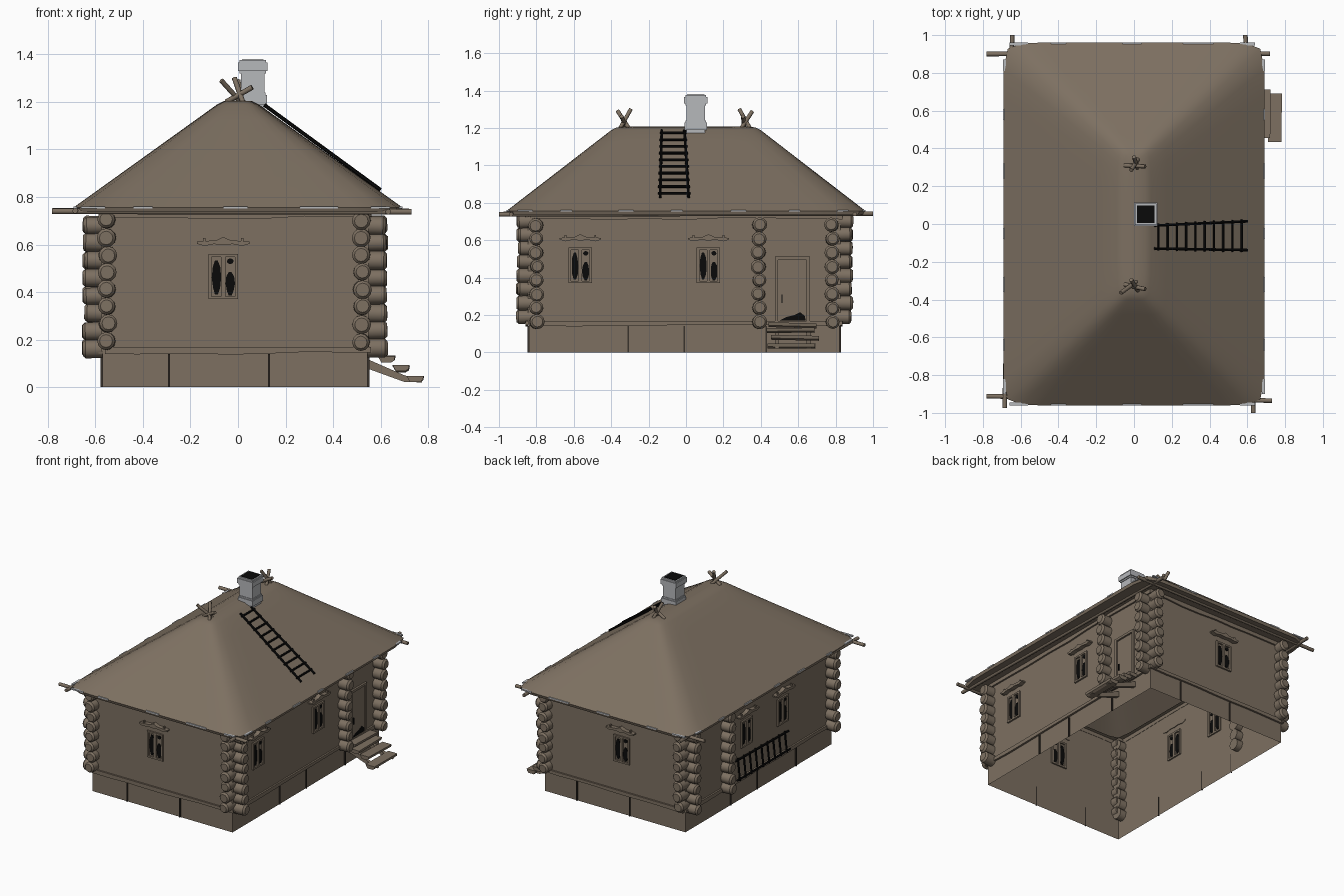
import bpy, bmesh, math, random
from mathutils import Matrix, Vector

if "Cube" in bpy.data.objects:
    bpy.data.objects.remove(bpy.data.objects["Cube"])

random.seed(4)
R = random.uniform


def material(name, rgb):
    m = bpy.data.materials.new(name)
    m.diffuse_color = (*rgb, 1)
    m.use_nodes = True
    m.node_tree.nodes["Principled BSDF"].inputs["Base Color"].default_value = m.diffuse_color
    return m


WOOD = material("weathered brown", (0.205, 0.162, 0.12))
GREY = material("chimney grey", (0.47, 0.48, 0.5))
BLACK = material("black", (0.003, 0.003, 0.003))
DARK = material("dark seam", (0.04, 0.032, 0.025))


def finish(name, bm, mat, smooth=None):
    me = bpy.data.meshes.new(name)
    bm.normal_update()
    if smooth:
        for f in bm.faces:
            f.smooth = True
    bm.to_mesh(me)
    bm.free()
    if smooth:
        me.set_sharp_from_angle(angle=math.radians(smooth))
    me.materials.append(mat)
    ob = bpy.data.objects.new(name, me)
    bpy.context.collection.objects.link(ob)
    return ob


def box(bm, x0, x1, y0, y1, z0, z1, M=Matrix()):
    S = Matrix.Diagonal((x1 - x0, y1 - y0, z1 - z0, 1))
    T = Matrix.Translation(((x0 + x1) / 2, (y0 + y1) / 2, (z0 + z1) / 2))
    bmesh.ops.create_cube(bm, size=1, matrix=M @ T @ S)


def rod(bm, a, b, r, r2=None, sides=8):
    a, b = Vector(a), Vector(b)
    d = b - a
    M = Matrix.Translation((a + b) / 2) @ d.to_track_quat('Z', 'Y').to_matrix().to_4x4()
    bmesh.ops.create_cone(bm, cap_ends=True, segments=sides, radius1=r,
                          radius2=r if r2 is None else r2, depth=d.length, matrix=M)


def plate(bm, pts, y0, y1, M=Matrix()):
    # polygon in local x/z, extruded along local y
    a = [bm.verts.new(M @ Vector((x, y0, z))) for x, z in pts]
    b = [bm.verts.new(M @ Vector((x, y1, z))) for x, z in pts]
    bm.faces.new(a)
    bm.faces.new(b[::-1])
    n = len(pts)
    for i in range(n):
        bm.faces.new((a[i], b[i], b[(i + 1) % n], a[(i + 1) % n]))


def blob(cx, cz, rx, rz, n=10):
    return [(cx + rx * math.cos(2 * math.pi * i / n) * R(.85, 1.1),
             cz + rz * math.sin(2 * math.pi * i / n)) for i in range(n)]


def shell(bm, x0, x1, y0, y1, z0, z1):
    # four walls, open above and below
    c = [(x0, y0), (x1, y0), (x1, y1), (x0, y1)]
    lo = [bm.verts.new((x, y, z0)) for x, y in c]
    hi = [bm.verts.new((x, y, z1)) for x, y in c]
    for i in range(4):
        j = (i + 1) % 4
        bm.faces.new((lo[i], lo[j], hi[j], hi[i]))


X0, X1, Y0, Y1 = -0.575, 0.55, -0.845, 0.825


def side(angle, x, y):
    return Matrix.Translation((x, y, 0)) @ Matrix.Rotation(math.radians(angle), 4, 'Z')


# local x runs along the wall, local -y points outward
WALL = {"front": side(0, 0, Y0), "right": side(90, X1, 0),
        "back": side(180, 0, Y1), "left": side(-90, X0, 0)}

# foundation, walls
bm = bmesh.new()
shell(bm, X0 + .005, X1 - .005, Y0 + .005, Y1 - .005, 0, 0.16)
finish("foundation", bm, WOOD)
bm = bmesh.new()
shell(bm, X0, X1, Y0, Y1, 0.15, 0.745)
finish("walls", bm, WOOD)

# foundation seams, sill boards and top boards
seam, trim = bmesh.new(), bmesh.new()
for name, M in WALL.items():
    long = name in ("left", "right")
    w = 0.835 if long else 0.56
    for u in ((-0.31, -0.01, 0.43) if long else (-0.29, 0.13)):
        box(seam, u - .004, u + .004, -.003, .006, 0, 0.14, M)
    n = 8
    xs = [-w + 2 * w * i / n for i in range(n + 1)]
    plate(trim, [(x, 0.137 + R(0, .012)) for x in xs] + [(w, .168), (-w, .168)], -.012, .002, M)
    plate(trim, [(x, 0.708 + R(0, .012)) for x in xs] + [(w, .74), (-w, .74)], -.012, .002, M)
finish("foundation_seams", seam, DARK)
finish("wall_trim_boards", trim, WOOD)

# log ends at the corners and at the cross wall
bm = bmesh.new()


def log_end(inner, tip):
    inner, tip = Vector(inner), Vector(tip)
    d = (tip - inner).normalized()
    r = R(.036, .04)
    rod(bm, inner, tip - d * .012, r, sides=12)
    rod(bm, tip - d * .012, tip, r, r * .72, sides=12)


for k in range(8):
    zx, zy = 0.163 + .074 * k, 0.192 + .073 * k
    for y in (-0.8, 0.39, 0.78):
        for a, b in ((X0 + .05, -.648), (X1 - .05, .627)):
            log_end((a, y, zx), (b + R(-.008, .004), y + R(-.006, .006), zx + R(-.004, .004)))
    for x in (-0.55, 0.52):
        for a, b in ((Y0 + .05, -.902), (Y1 - .05, .888)):
            log_end((x, a, zy), (x + R(-.006, .006), b + R(-.006, .006), zy + R(-.004, .004)))
finish("corner_logs", bm, WOOD, 40)

# roof: stacked rounded rectangles
bm = bmesh.new()
rings = [(0.742, 0.55, 0.82, 30), (0.736, 0.685, 0.953, 20), (0.756, 0.692, 0.96, 20)]
for i in range(1, 8):
    t = i / 7
    rings.append((0.756 + .432 * t, 0.692 - .602 * t, 0.96 - .56 * t, 20 - 14 * t))
rings += [(1.203, 0.06, 0.37, 5), (1.207, 0.01, 0.33, 4)]
loops = []
S = 14
square = []
for q in range(4):
    for i in range(S):
        v = Matrix.Rotation(q * math.pi / 2, 2) @ Vector((1, -1 + 2 * i / S))
        square.append(v)
for z, hx, hy, n in rings:
    loop = []
    for u, v in square:
        k = (abs(u) ** n + abs(v) ** n) ** (-1 / n)
        loop.append(bm.verts.new((u * k * hx, v * k * hy, z)))
    loops.append(loop)
for a, b in zip(loops, loops[1:]):
    for i in range(len(a)):
        j = (i + 1) % len(a)
        bm.faces.new((a[i], a[j], b[j], b[i]))
bm.faces.new(loops[-1])
finish("thatched_roof", bm, WOOD, 40)

# poles under the eaves
bm = bmesh.new()
for a, b in (((-.685, -.975, .742), (-.645, 1.0, .74)), ((.632, -1.0, .738), (.59, 1.0, .742)),
             ((-.78, .9, .742), (.72, .902, .74)), ((-.782, -.912, .74), (.73, -.935, .738))):
    rod(bm, a, b, .012)
finish("eave_poles", bm, WOOD, 50)

# pale patches on the eave edge
bm = bmesh.new()
for s in (-1, 1):
    for c, w in ((-.61, .05), (-.4, .04), (-.01, .05), (.34, .08), (.6, .04)):
        box(bm, c - w, c + w, s * .953 - .008, s * .953 + .008, .752, .761)
    for c, w in ((-.86, .04), (-.64, .03), (-.32, .04), (-.05, .03), (.28, .04), (.58, .03), (.84, .03)):
        box(bm, s * .685 - .008, s * .685 + .008, c - w, c + w, .752, .761)
finish("eave_patches", bm, GREY)

# crossed sticks on the ridge ends
bm = bmesh.new()
for y, s in ((-.33, 1), (.32, -1)):
    rod(bm, (.02, y + .03 * s, 1.19), (-.035 - .035 * s, y - .035 * s, 1.29), .011)
    rod(bm, (-.05, y + .01 * s, 1.2), (.06, y - .015, 1.262), .011)
    rod(bm, (.025, y - .03 * s, 1.185), (-.015, y + .035 * s, 1.3), .011)
finish("ridge_sticks", bm, WOOD, 50)

# chimney
bm = bmesh.new()
cx, cy = 0.062, 0.052
for h, z0, z1 in ((.05, 1.1, 1.33), (.059, 1.19, 1.23), (.054, 1.23, 1.24),
                  (.055, 1.32, 1.33), (.062, 1.33, 1.365), (.056, 1.365, 1.376)):
    box(bm, cx - h, cx + h, cy - h, cy + h, z0, z1)
finish("chimney", bm, GREY)
bm = bmesh.new()
box(bm, cx - .046, cx + .046, cy - .046, cy + .046, 1.374, 1.379)
finish("chimney_opening", bm, BLACK)


# ladders
def ladder(name, a0, a1, b0, b1, rungs):
    bm = bmesh.new()
    a0, a1, b0, b1 = map(Vector, (a0, a1, b0, b1))
    rod(bm, a0, a1, .008, sides=6)
    rod(bm, b0, b1, .008, sides=6)
    for i in range(rungs):
        t = (i + .4) / rungs
        p, q = a0.lerp(a1, t), b0.lerp(b1, t)
        d = (q - p) * .08
        rod(bm, p - d, q + d, .007, sides=6)
    finish(name, bm, BLACK, 50)


ladder("roof_ladder", (.11, -.13, 1.188), (.6, -.138, .83),
       (.11, -.008, 1.188), (.6, .014, .83), 10)
ladder("wall_ladder", (-.605, .28, .175), (-.605, -.32, .175),
       (-.592, .28, .31), (-.592, -.32, .3), 9)

# windows with carved brows
for name, wall, u in (("front", "front", -.062), ("back", "back", .07),
                      ("right_near", "right", -.565), ("right_middle", "right", .12),
                      ("left_near", "left", .27), ("left_middle", "left", -.14)):
    M = WALL[wall] @ Matrix.Translation((u, 0, 0))
    bm = bmesh.new()
    for x0, x1, z0, z1 in ((-.063, -.049, .37, .56), (.049, .063, .37, .56), (-.009, .009, .38, .55),
                           (-.049, .049, .37, .382), (-.049, .049, .548, .56)):
        box(bm, x0, x1, -.012, .01, z0, z1, M)
    brow = [(-.11, .603), (-.08, .594), (-.04, .602), (0, .598), (.04, .602), (.08, .594), (.11, .603),
            (.11, .612), (.06, .616), (.03, .618), (0, .632), (-.03, .618), (-.06, .616), (-.11, .612)]
    plate(bm, brow, -.03, .005, M)
    for x in (-.08, .08):
        box(bm, x - .005, x + .005, -.025, -.01, .61, .628, M)
    finish("window_frame_" + name, bm, WOOD)
    bm = bmesh.new()
    plate(bm, blob(-.029, .462, .019, .075), -.005, .004, M)
    plate(bm, blob(.029, .435, .019, .052), -.005, .004, M)
    plate(bm, blob(.029, .53, .014, .012), -.005, .004, M)
    finish("window_glass_" + name, bm, BLACK)

# door
M = WALL["right"]
bm = bmesh.new()
for x0, x1, z0, z1 in ((.475, .492, .165, .51), (.645, .662, .165, .51), (.475, .662, .495, .512)):
    box(bm, x0, x1, -.014, .008, z0, z1, M)
box(bm, .497, .64, -.007, .006, .17, .49, M)
finish("door", bm, WOOD)
bm = bmesh.new()
box(bm, .51, .517, -.014, -.005, .265, .31, M)
plate(bm, [(.5, .17), (.64, .17), (.635, .195), (.61, .215), (.58, .2), (.54, .19)], -.01, -.005, M)
finish("door_handle_and_hole", bm, BLACK)

# porch steps: sloping stringers and tilted treads
bm = bmesh.new()
SIDE = Matrix.Rotation(0, 4, 'Z')
for y in (.475, .645):
    plate(bm, [(.54, .12), (.54, .08), (.7, .022), (.775, .02), (.775, .03), (.7, .05)], y, y + .022, SIDE)
for x, y, z in ((.585, .57, .145), (.625, .56, .118), (.685, .583, .078), (.745, .563, .034)):
    T = Matrix.Translation((x, y, z)) @ Matrix.Rotation(R(-.03, .03), 4, 'Z') @ Matrix.Rotation(R(-.03, .03), 4, 'X')
    plate(bm, [(-.035, .013), (.037, .013), (.034, -.004), (.02, -.013), (-.02, -.013)], -.128, .128, T)
bmesh.ops.recalc_face_normals(bm, faces=bm.faces)
finish("porch_steps", bm, WOOD)
